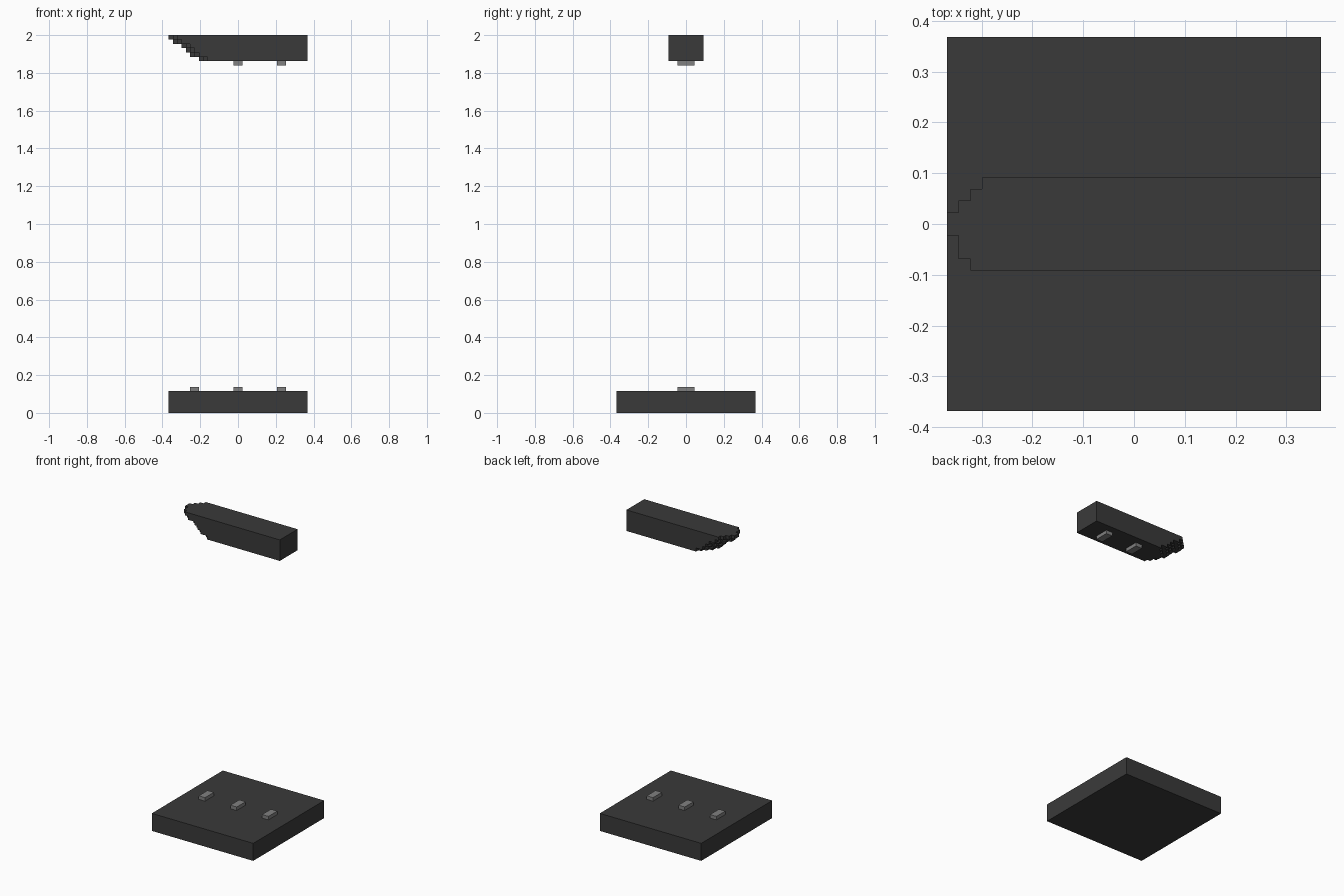
import bpy, bmesh, math
from mathutils import Vector

if "Cube" in bpy.data.objects:
    bpy.data.objects.remove(bpy.data.objects["Cube"])

U = 2 / 87  # voxel size


def material(name, v):
    m = bpy.data.materials.new(name)
    m.diffuse_color = (v, v, v, 1)
    m.use_nodes = True
    m.node_tree.nodes["Principled BSDF"].inputs["Base Color"].default_value = m.diffuse_color
    return m


dark = material("dark grey", 0.042)
light = material("light grey", 0.216)


def finish(name, bm, mat):
    me = bpy.data.meshes.new(name)
    bm.to_mesh(me)
    bm.free()
    me.materials.append(mat)
    ob = bpy.data.objects.new(name, me)
    bpy.context.collection.objects.link(ob)
    return ob


def box(name, lo, hi, mat):
    """Box between two corners in voxel units."""
    bm = bmesh.new()
    bmesh.ops.create_cube(bm, size=1)
    for v in bm.verts:
        v.co = Vector([(a if c < 0 else b) * U for a, b, c in zip(lo, hi, v.co)])
    return finish(name, bm, mat)


# square base
box("base_slab", (-16, -16, 0), (16, 16, 5), dark)

# contact plates on the base and beneath the arm
for x in (-10, 0, 10):
    box("base_plate", (x - 1, -2, 5), (x + 1, 2, 6), light)
for x in (0, 10):
    box("arm_plate", (x - 1, -2, 80), (x + 1, 2, 81), light)

# floating arm: layers step back downward, rows step back to the sides
layer_start = [7, 5, 4, 3, 1, 0]          # bottom to top
row_start = [2, 1, 1, 0, 0, 1, 2, 3]      # front to back
cells = {(x, j - 4, 81 + k)
         for k, a in enumerate(layer_start)
         for j, b in enumerate(row_start)
         for x in range(-16 + a + b, 16)}
bm = bmesh.new()
for c in cells:
    for ax in range(3):
        for s in (0, 1):
            n = list(c)
            n[ax] += 2 * s - 1
            if tuple(n) in cells:
                continue
            ring = []
            for p, q in ((0, 0), (1, 0), (1, 1), (0, 1)):
                co = list(c)
                co[ax] += s
                co[(ax + 1) % 3] += p
                co[(ax + 2) % 3] += q
                ring.append(bm.verts.new(Vector(co) * U))
            bm.faces.new(ring if s else ring[::-1])
bmesh.ops.remove_doubles(bm, verts=bm.verts, dist=U * 0.01)
bmesh.ops.dissolve_limit(bm, angle_limit=math.radians(1), verts=bm.verts, edges=bm.edges)
finish("upper_arm", bm, dark)
